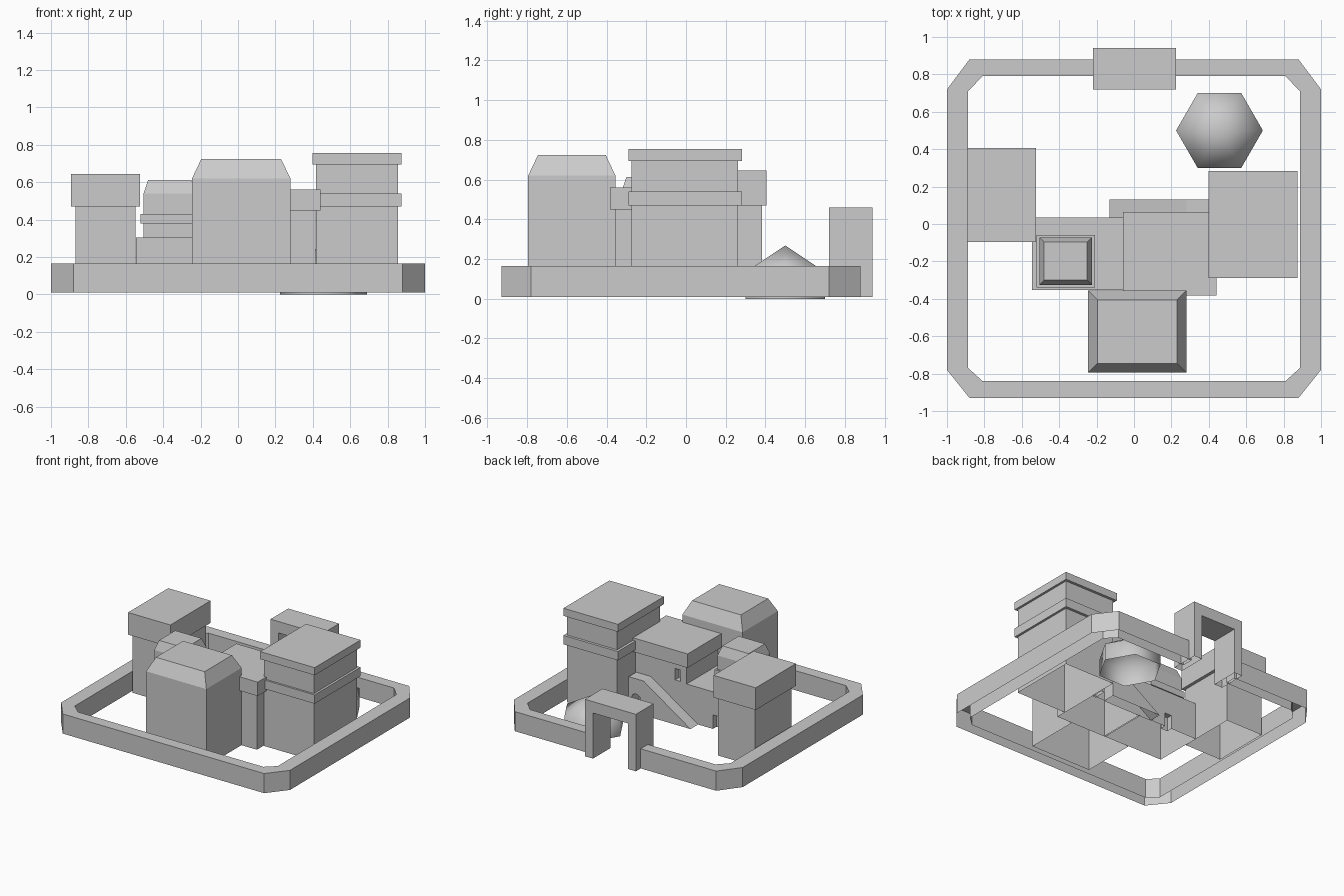
import bpy, bmesh, math

if "Cube" in bpy.data.objects:
    bpy.data.objects.remove(bpy.data.objects["Cube"])

G = 0.01  # level of wall and building bases


def finish(name, bm):
    bmesh.ops.recalc_face_normals(bm, faces=bm.faces[:])
    me = bpy.data.meshes.new(name)
    bm.to_mesh(me)
    bm.free()
    ob = bpy.data.objects.new(name, me)
    bpy.context.collection.objects.link(ob)
    return ob


def drop_bottom(bm):
    low = [f for f in bm.faces if all(v.co.z < G + 0.001 for v in f.verts)]
    bmesh.ops.delete(bm, geom=low, context='FACES_ONLY')


def block(name, x, y, z, crown=None, open_base=False):
    """Box from ranges; crown=(inset, height) adds a sloped roof."""
    bm = bmesh.new()
    levels = [(0, z[0]), (0, z[1])]
    if crown:
        levels.append((crown[0], z[1] + crown[1]))
    rings = []
    for i, h in levels:
        rings.append([bm.verts.new(p) for p in (
            (x[0] + i, y[0] + i, h), (x[1] - i, y[0] + i, h),
            (x[1] - i, y[1] - i, h), (x[0] + i, y[1] - i, h))])
    for a, b in zip(rings, rings[1:]):
        for k in range(4):
            bm.faces.new((a[k], a[(k + 1) % 4], b[(k + 1) % 4], b[k]))
    bm.faces.new(rings[0])
    bm.faces.new(rings[-1])
    bmesh.ops.recalc_face_normals(bm, faces=bm.faces[:])
    if open_base:
        drop_bottom(bm)
    return finish(name, bm)


def extrude_profile(name, pts, y0, y1):
    """Extrude an xz outline along y, leaving the base open."""
    bm = bmesh.new()
    f = bm.faces.new([bm.verts.new((px, y0, pz)) for px, pz in pts])
    ext = bmesh.ops.extrude_face_region(bm, geom=[f])['geom']
    for v in ext:
        if isinstance(v, bmesh.types.BMVert):
            v.co.y = y1
    if f.is_valid and len([g for g in bm.faces if all(abs(v.co.y - y0) < 1e-6 for v in g.verts)]) == 0:
        bm.faces.new([v for v in bm.verts if abs(v.co.y - y0) < 1e-6])
    bmesh.ops.recalc_face_normals(bm, faces=bm.faces[:])
    drop_bottom(bm)
    return finish(name, bm)


def recess(ob, x, y, z):
    """Cut an opening into a closed block, then open its base."""
    cutter = block("opening_cutter", x, y, z)
    cutter.hide_render = True
    mod = ob.modifiers.new("opening", 'BOOLEAN')
    mod.operation = 'DIFFERENCE'
    mod.solver = 'EXACT'
    mod.object = cutter
    bpy.context.view_layer.update()
    dg = bpy.context.evaluated_depsgraph_get()
    me = bpy.data.meshes.new_from_object(ob.evaluated_get(dg))
    ob.modifiers.clear()
    bm = bmesh.new()
    bm.from_mesh(me)
    drop_bottom(bm)
    bm.to_mesh(me)
    bm.free()
    ob.data = me
    bpy.data.objects.remove(cutter)


# Perimeter wall: open-bottomed channel with a gap at the gate
right_out = [(0.20, 0.88), (0.88, 0.88), (1.0, 0.72), (1.0, -0.78), (0.88, -0.93)]
right_in = [(0.20, 0.79), (0.81, 0.79), (0.887, 0.71), (0.887, -0.77), (0.81, -0.84)]
mirror = lambda pts: pts + [(-px, py) for px, py in reversed(pts)]
outer, inner = mirror(right_out), mirror(right_in)
bm = bmesh.new()
sections = []
for o, i in zip(outer, inner):
    sections.append([bm.verts.new(p) for p in (
        (*o, G), (*o, 0.165), (*i, 0.165), (*i, G))])
for a, b in zip(sections, sections[1:]):
    for k in range(3):
        bm.faces.new((a[k], b[k], b[k + 1], a[k + 1]))
bm.faces.new(sections[0])
bm.faces.new(sections[-1])
finish("perimeter_wall", bm)

# Gate arch
extrude_profile("gate", [(-0.22, G), (-0.22, 0.46), (0.225, 0.46), (0.225, G),
                         (0.155, G), (0.155, 0.37), (-0.15, 0.37), (-0.15, G)], 0.72, 0.94)

# Right tower with two ledges
block("right_tower", (0.418, 0.855), (-0.275, 0.262), (G, 0.70), open_base=True)
for n, z in (("right_tower_band", (0.47, 0.54)), ("right_tower_cap", (0.695, 0.755))):
    block(n, (0.397, 0.873), (-0.29, 0.283), z)

# Left tower with heavy cap
block("left_tower", (-0.87, -0.548), (-0.077, 0.383), (G, 0.475), open_base=True)
block("left_tower_cap", (-0.893, -0.523), (-0.097, 0.405), (0.47, 0.645))

# Front block with bevelled roof
block("front_block", (-0.246, 0.28), (-0.795, -0.355), (G, 0.62), (0.05, 0.105), True)

# Low base with back door, and the small banded turret on it
low = block("low_base", (-0.545, -0.02), (-0.352, 0.035), (G, 0.303))
recess(low, (-0.32, -0.26), (-0.01, 0.1), (-0.1, 0.12))
block("turret", (-0.505, -0.225), (-0.325, -0.072), (0.30, 0.54), (0.025, 0.073))
block("turret_band", (-0.522, -0.208), (-0.34, -0.058), (0.378, 0.43))

# Central block with cap and small window
mid = block("central_block", (-0.03, 0.415), (-0.357, 0.037), (G, 0.455))
recess(mid, (0.02, 0.07), (-0.01, 0.1), (0.31, 0.40))
block("central_cap", (-0.06, 0.44), (-0.382, 0.065), (0.45, 0.56))

# Ramp and landing with arched doorway
arch = [(0.345 + 0.04 * math.cos(t), 0.12 + 0.04 * math.sin(t))
        for t in (math.pi * k / 8 for k in range(9))]
extrude_profile("ramp", [(-0.13, G), (0.28, 0.28), (0.41, 0.28), (0.41, G),
                         (0.385, G)] + arch + [(0.305, G)], 0.03, 0.13)

# Six-sided dome, open below and smooth shaded
bm = bmesh.new()
rings = [[bm.verts.new((0.457 + 0.232 * math.cos(math.pi * k / 3),
                        0.50 + 0.232 * math.sin(math.pi * k / 3), h)) for k in range(6)]
         for h in (0.0, 0.134)]
apex = bm.verts.new((0.457, 0.50, 0.268))
for k in range(6):
    j = (k + 1) % 6
    bm.faces.new((rings[0][k], rings[0][j], rings[1][j], rings[1][k]))
    bm.faces.new((rings[1][k], rings[1][j], apex))
for f in bm.faces:
    f.smooth = True
finish("dome", bm)
